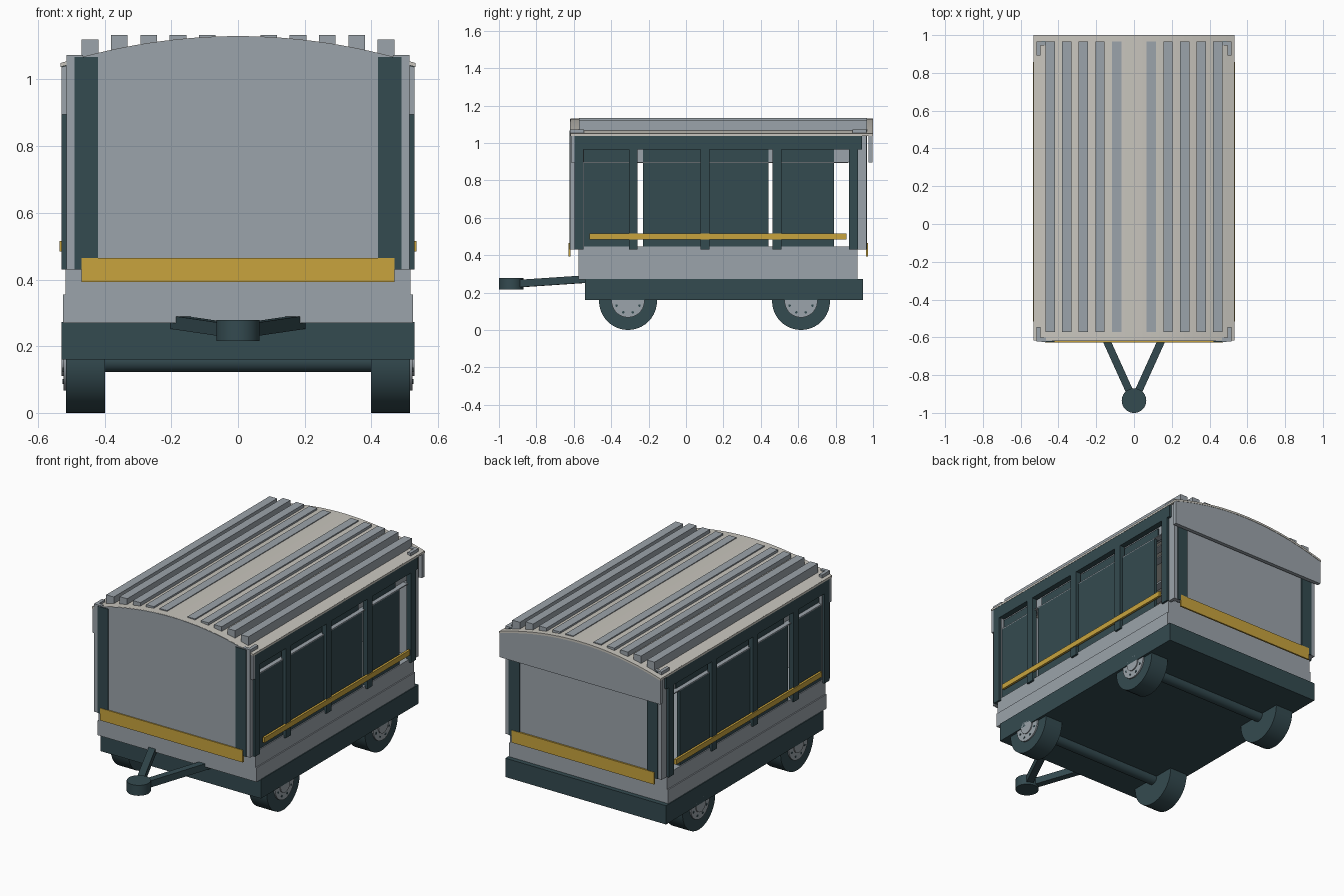
import bpy, bmesh, math
from mathutils import Matrix, Vector

default_cube = bpy.data.objects.get("Cube")
if default_cube:
    bpy.data.objects.remove(default_cube, do_unlink=True)


def make_material(name, colour):
    material = bpy.data.materials.new(name)
    material.use_nodes = True
    material.diffuse_color = (*colour, 1)
    material.node_tree.nodes["Principled BSDF"].inputs["Base Color"].default_value = (*colour, 1)
    return material


slate = make_material("dark slate", (0.034, 0.069, 0.08))
grey = make_material("blue grey", (0.33, 0.37, 0.405))
cream = make_material("roof cream", (0.58, 0.56, 0.51))
yellow = make_material("safety yellow", (0.58, 0.37, 0.048))


def finish(name, bm, material, smooth=False):
    bmesh.ops.recalc_face_normals(bm, faces=bm.faces)
    mesh = bpy.data.meshes.new(name)
    bm.to_mesh(mesh)
    bm.free()
    mesh.materials.append(material)
    obj = bpy.data.objects.new(name, mesh)
    bpy.context.collection.objects.link(obj)
    if smooth:
        bpy.ops.object.select_all(action="DESELECT")
        obj.select_set(True)
        bpy.context.view_layer.objects.active = obj
        bpy.ops.object.shade_smooth_by_angle(angle=math.radians(40))
    return obj


def box(name, material, xs, ys, zs, mirror=False):
    """Box from its ranges, optionally repeated on the other side."""
    bm = bmesh.new()
    centre = Vector([sum(r) / 2 for r in (xs, ys, zs)])
    size = [r[1] - r[0] for r in (xs, ys, zs)]
    for side in ((1, -1) if mirror else (1,)):
        place = Matrix.Translation((centre.x * side, centre.y, centre.z))
        bmesh.ops.create_cube(bm, size=1, matrix=place @ Matrix.Diagonal((*size, 1)))
    return finish(name, bm, material)


def cylinder(name, material, centre, radius, depth, axis="X", sides=40):
    bm = bmesh.new()
    turn = Matrix.Rotation(math.pi / 2, 4, "Y") if axis == "X" else Matrix()
    bmesh.ops.create_cone(bm, cap_ends=True, segments=sides, radius1=radius, radius2=radius,
                          depth=depth, matrix=Matrix.Translation(centre) @ turn)
    return finish(name, bm, material, smooth=True)


def arch(x):
    return 1.13 - 0.285 * x * x


def arched(name, material, half_width, ys, bottom=None, thickness=0.012, lower=0.0):
    """Arched sheet, or an arched wall when a flat bottom is given."""
    steps = 24
    xs = [half_width * (2 * i / steps - 1) for i in range(steps + 1)]
    bm = bmesh.new()
    rows = []
    for x in xs:
        top = arch(x) - lower
        low = top - thickness if bottom is None else bottom
        rows.append([bm.verts.new((x, y, z)) for y, z in
                     ((ys[0], low), (ys[1], low), (ys[1], top), (ys[0], top))])
    for a, b in zip(rows, rows[1:]):
        for i in range(4):
            j = (i + 1) % 4
            bm.faces.new((a[i], a[j], b[j], b[i]))
    bm.faces.new(rows[0])
    bm.faces.new(rows[-1][::-1])
    return finish(name, bm, material)


# Chassis and stepped body base
box("chassis", slate, (-0.53, 0.53), (-0.54, 0.945), (0.16, 0.272))
box("base_lower", grey, (-0.525, 0.525), (-0.575, 0.917), (0.27, 0.355))
box("base_upper", grey, (-0.518, 0.518), (-0.575, 0.917), (0.355, 0.447))

# Wheels, hubs and axles
for place, y in (("front", -0.31), ("rear", 0.615)):
    cylinder(place + "_axle", slate, (0, y, 0.155), 0.033, 0.9, sides=20)
    for side_name, side in (("left", 1), ("right", -1)):
        label = place + "_" + side_name
        cylinder(label + "_wheel", slate, (side * 0.457, y, 0.155), 0.155, 0.117)
        cylinder(label + "_hub", grey, (side * 0.512, y, 0.155), 0.088, 0.024)
        cylinder(label + "_hub_cap", grey, (side * 0.52, y, 0.155), 0.045, 0.02)
        for i in range(8):
            a = math.tau * (i + 0.5) / 8
            spot = (side * 0.523, y + 0.066 * math.cos(a), 0.155 + 0.066 * math.sin(a))
            cylinder(label + "_bolt", slate, spot, 0.007, 0.006, sides=8)

# Drawbar with hitch eye
cylinder("hitch", slate, (0, -0.935, 0.247), 0.065, 0.062, axis="Z")
for side_name, side in (("left", 1), ("right", -1)):
    start, end = Vector((side * 0.015, -0.905, 0.247)), Vector((side * 0.185, -0.53, 0.272))
    along = end - start
    arm = box("drawbar_" + side_name, slate, (-0.02, 0.02), (0, along.length), (-0.02, 0.02))
    across = along.cross(Vector((0, 0, 1))).normalized()
    up = across.cross(along.normalized())
    arm.matrix_world = Matrix.Translation(start) @ Matrix(
        (across, along.normalized(), up)).transposed().to_4x4()

# End walls, arched valances and roof
arched("front_wall", grey, 0.49, (-0.62, -0.598), bottom=0.43, lower=0.001)
arched("back_wall", grey, 0.49, (0.94, 0.962), bottom=0.43, lower=0.014)
arched("front_valance", grey, 0.53, (-0.615, -0.597), bottom=0.895, lower=0.013)
arched("back_valance", grey, 0.53, (0.975, 0.998), bottom=0.895, lower=0.01)
arched("roof", cream, 0.532, (-0.617, 1.0))

# Roof slats, the outer one sits a little lower
for i in range(5):
    x = 0.092 + 0.088 * i
    top = 1.12 if i == 4 else 1.133
    box("roof_slat", grey, (x - 0.025, x + 0.025), (-0.572, 0.967),
        (arch(x) - 0.02, top), mirror=True)

# Corner angle posts and dark end strips
for end, outer, inward in (("front", -0.621, 1), ("back", 0.966, -1)):
    for leg, xs, reach in (("side", (0.495, 0.515), 0.075), ("end", (0.465, 0.515), 0.02)):
        ys = sorted((outer, outer + inward * reach))
        box(end + "_corner_" + leg, grey, xs, ys, (0.43, 1.073), mirror=True)
    ys = sorted((outer - inward * 0.003, outer + inward * 0.004))
    box(end + "_strip", slate, (0.42, 0.491), ys, (0.43, 1.067), mirror=True)
    ys = sorted((outer - inward * 0.006, outer + inward * 0.004))
    box(end + "_bumper_strip", yellow, (-0.47, 0.47), ys, (0.392, 0.465))

# Side frame: top beam, posts and rub rail
box("side_beam", slate, (0.495, 0.53), (-0.595, 0.94), (0.965, 1.05), mirror=True)
for y in (-0.572, -0.282, 0.102, 0.487, 0.895):
    box("side_post", slate, (0.5, 0.53), (y - 0.024, y + 0.024), (0.43, 0.97), mirror=True)
box("side_rail", yellow, (0.522, 0.536), (-0.515, 0.857), (0.484, 0.515), mirror=True)

# Side panels with an upper band set back behind a ledge
for start, end in ((-0.56, -0.285), (-0.23, 0.44), (0.49, 0.79)):
    box("side_panel", slate, (0.495, 0.512), (start, end), (0.445, 0.893), mirror=True)
    box("upper_panel", slate, (0.479, 0.486), (start, end), (0.893, 0.968), mirror=True)
box("panel_ledge", grey, (0.48, 0.512), (-0.56, 0.87), (0.893, 0.899), mirror=True)
box("inner_band", grey, (0.472, 0.48), (-0.595, 0.94), (0.897, 1.05), mirror=True)
